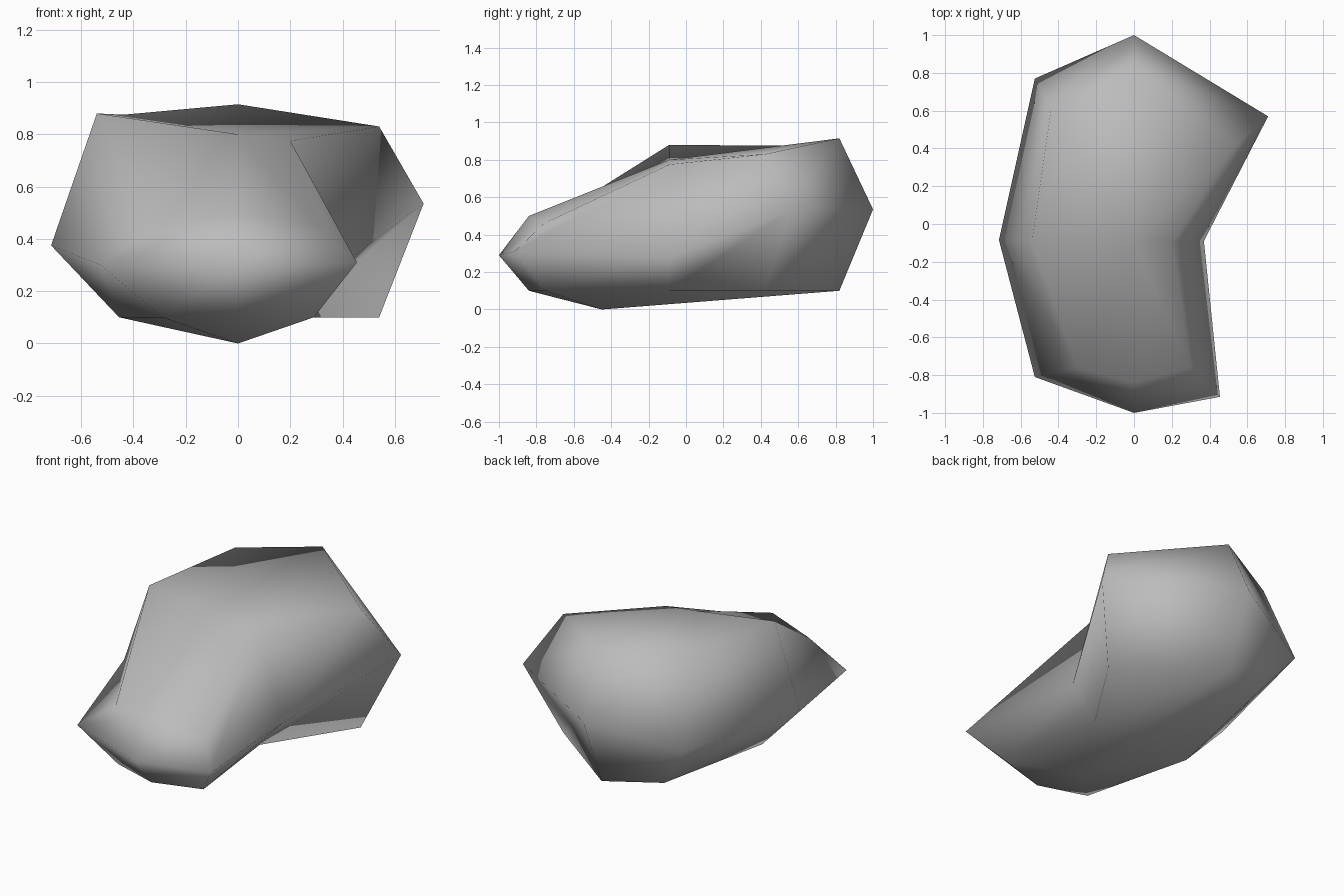
import bpy
import bmesh

# Remove the default cube
default_cube = bpy.data.objects.get("Cube")
if default_cube:
    bpy.data.objects.remove(default_cube, do_unlink=True)


def make_material(name, colour):
    material = bpy.data.materials.new(name)
    material.use_nodes = True
    material.diffuse_color = colour
    shader = material.node_tree.nodes["Principled BSDF"]
    shader.inputs["Base Color"].default_value = colour
    shader.inputs["Roughness"].default_value = 0.9
    return material


# Rings run front, front right, right, back right, back, back left, left, front left
base_ring = [
    (0, -.84, .1), (.29, -.75, .1), (.21, -.09, .1), (.54, .42, .1),
    (0, .82, .1), (-.3, .64, .1), (-.455, -.09, .1), (-.29, -.75, .1),
]
girth_ring = [
    (0, -1, .29), (.455, -.915, .31), (.37, -.09, .28), (.71, .57, .535),
    (0, 1, .535), (-.525, .77, .4), (-.715, -.085, .375), (-.525, -.81, .3),
]
crown_ring = [
    (0, -.84, .5), (.3, -.76, .46), (.2, -.09, .775), (.54, .42, .83),
    (0, .82, .915), (-.44, .6, .875), (-.54, -.09, .88), (-.3, -.76, .46),
]
underside_point = (0, -.45, 0)
crown_point = (0, -.09, .8)


def bridge(bm, lower, upper):
    """Join two rings with a band of quads."""
    count = len(lower)
    for i in range(count):
        j = (i + 1) % count
        bm.faces.new((lower[i], lower[j], upper[j], upper[i]))


def cap(bm, ring, point):
    """Close a ring with four quads that meet at one point."""
    centre = bm.verts.new(point)
    for i in range(0, len(ring), 2):
        bm.faces.new((centre, ring[i], ring[i + 1], ring[(i + 2) % len(ring)]))


# Rock body: two bands of quads with a cap above and below
bm = bmesh.new()
base, girth, crown = (
    [bm.verts.new(point) for point in ring]
    for ring in (base_ring, girth_ring, crown_ring)
)
bridge(bm, base, girth)
bridge(bm, girth, crown)
cap(bm, base, underside_point)
cap(bm, crown, crown_point)
bmesh.ops.recalc_face_normals(bm, faces=bm.faces[:])
for face in bm.faces:
    face.smooth = True

mesh = bpy.data.meshes.new("rock")
bm.to_mesh(mesh)
bm.free()
mesh.materials.append(make_material("stone grey", (.5, .5, .5, 1)))
rock = bpy.data.objects.new("rock", mesh)
bpy.context.collection.objects.link(rock)
